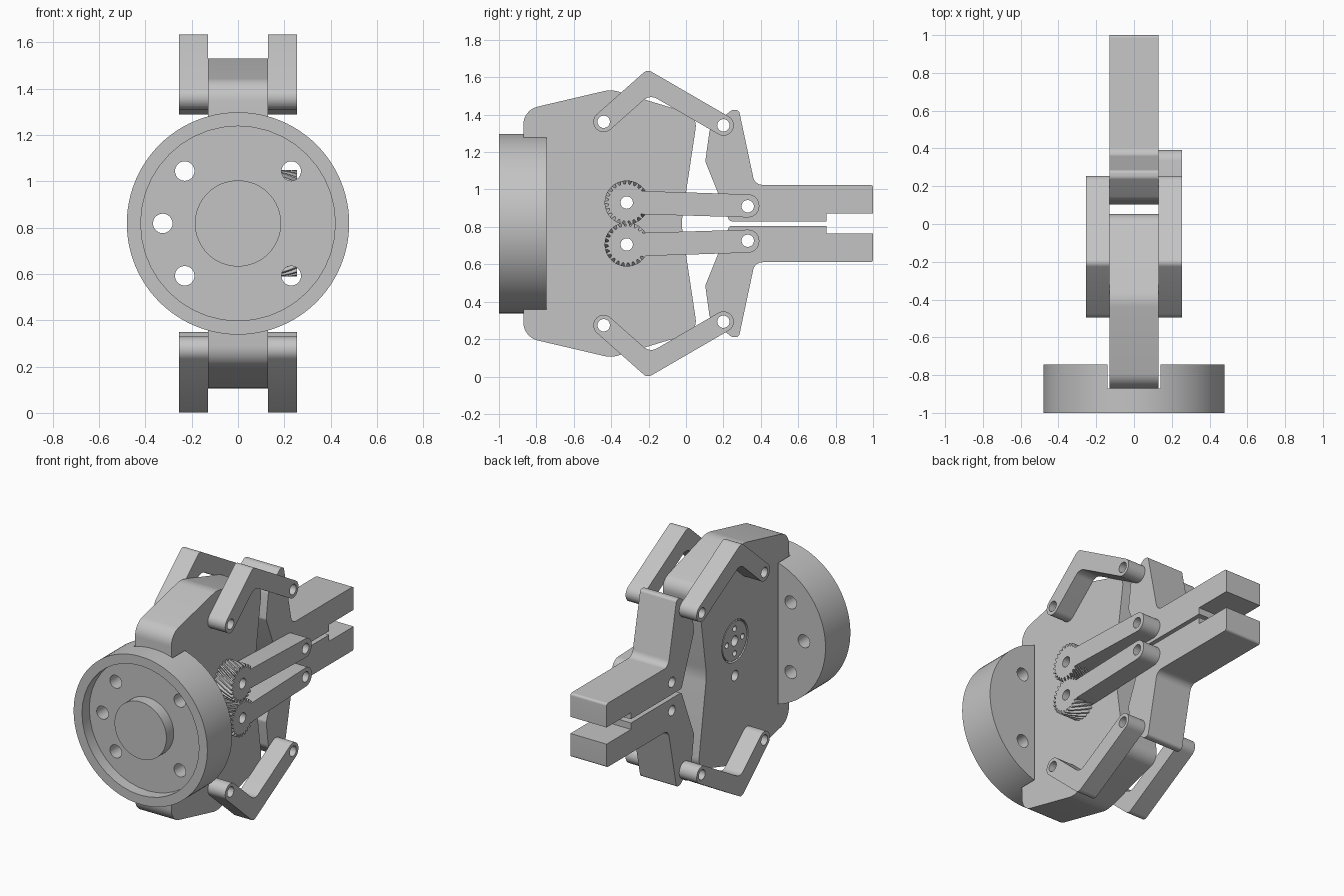
import bpy
import bmesh
from math import pi, sin, cos, tan
from mathutils import Vector, Matrix

if "Cube" in bpy.data.objects:
    bpy.data.objects.remove(bpy.data.objects["Cube"])

MID = 0.818        # height of the mirror plane
HALF = 0.13        # half thickness of body and fingers
OUT = 0.255        # outer side of the links
PIN = 0.033        # pivot hole radius

grey = bpy.data.materials.new("plain_grey")
grey.use_nodes = True
grey.diffuse_color = (0.55, 0.55, 0.55, 1)
bsdf = next(n for n in grey.node_tree.nodes if n.type == 'BSDF_PRINCIPLED')
bsdf.inputs["Base Color"].default_value = grey.diffuse_color
parts = []


def circle(u, v, r, n=40):
    return [(u + r * cos(2 * pi * i / n), v + r * sin(2 * pi * i / n)) for i in range(n)]


def rounded(corners, steps=8):
    """Outline with a fillet of its own radius at every corner (u, v, r)."""
    pts = []
    for i, (u, v, r) in enumerate(corners):
        p = Vector((u, v))
        a = (Vector(corners[i - 1][:2]) - p).normalized()
        b = (Vector(corners[(i + 1) % len(corners)][:2]) - p).normalized()
        if r == 0:
            pts.append((u, v))
            continue
        half = a.angle(b) / 2
        centre = p + (a + b).normalized() * r / sin(half)
        start = p + a * r / tan(half) - centre
        turn = (pi - 2 * half) * (1 if a.x * b.y - a.y * b.x < 0 else -1)
        for k in range(steps + 1):
            w = Matrix.Rotation(turn * k / steps, 2) @ start
            pts.append(tuple(centre + w))
    return pts


def flip(corners, s):
    return [(c[0], MID + s * (c[1] - MID), *c[2:]) for c in corners]


def make(name, bm):
    bmesh.ops.recalc_face_normals(bm, faces=bm.faces)
    mesh = bpy.data.meshes.new(name)
    bm.to_mesh(mesh)
    bm.free()
    ob = bpy.data.objects.new(name, mesh)
    bpy.context.collection.objects.link(ob)
    mesh.materials.append(grey)
    return ob


def prism(name, pts, start, end, axis='X', twist=None, layers=1):
    """Outline extruded along X or Y, with an optional twist (u, v, angle)."""
    bm = bmesh.new()
    rings = []
    for k in range(layers + 1):
        t = k / layers
        d = start + (end - start) * t
        ring = []
        for u, v in pts:
            if twist:
                c = Vector(twist[:2])
                u, v = c + Matrix.Rotation(twist[2] * t, 2) @ (Vector((u, v)) - c)
            ring.append(bm.verts.new((d, u, v) if axis == 'X' else (u, d, v)))
        rings.append(ring)
    n = len(pts)
    for lo, hi in zip(rings, rings[1:]):
        for i in range(n):
            j = (i + 1) % n
            bm.faces.new((lo[i], lo[j], hi[j], hi[i]))
    bm.faces.new(rings[0])
    bm.faces.new(rings[-1])
    return make(name, bm)


def cut(ob, cutter):
    cutter.hide_render = True
    mod = ob.modifiers.new("cut", 'BOOLEAN')
    mod.operation = 'DIFFERENCE'
    mod.solver = 'EXACT'
    mod.object = cutter
    bpy.context.view_layer.objects.active = ob
    bpy.ops.object.modifier_apply(modifier=mod.name)
    bpy.data.objects.remove(cutter)


def drill(ob, u, v, r=PIN, axis='X', start=-2, end=2):
    cut(ob, prism("drill", circle(u, v, r), start, end, axis))


# pivots (y, z) of the upper half
GEAR = (-0.317, 0.930)
SHOULDER = (-0.44, 1.362)
KNUCKLE = (0.20, 1.343)
WRIST = (0.33, 0.910)

# round mounting base: recessed front, centre boss, bolt holes, slot for the body
base = prism("mounting_base", circle(0, MID, 0.48, 96), -1, -0.745, 'Y')
drill(base, 0, MID, 0.42, 'Y', -1.2, -0.925)
slot = [(-0.14, -1), (0.14, -1), (0.14, 3), (-0.14, 3)]
cut(base, prism("slot", slot, -0.87, 0, 'Y'))
for x, dz in ((0.23, 0.226), (0.23, -0.226), (-0.23, 0.226), (-0.23, -0.226), (-0.325, 0)):
    drill(base, x, MID + dz, 0.042, 'Y')
boss = prism("base_boss", circle(0, MID, 0.186, 64), -1, -0.92, 'Y')
parts += [base, boss]

# body plate with pivot holes and a round pocket for the drive disc
upper = [(-0.87, 1.425, 0.1), (-0.40, 1.535, 0.15), (0.062, 1.395, 0.08)]
outline = upper + [(-0.025, MID, 0.3)] + flip(upper, -1)[::-1]
body = prism("body_plate", rounded(outline), -HALF, HALF)
for s in (1, -1):
    for pivot in flip([GEAR, SHOULDER], s):
        drill(body, *pivot)
drill(body, *GEAR, 0.135, 'X', -1, -0.10)
parts.append(body)

# drive disc with a ring of screw holes
disc = prism("drive_disc", circle(*GEAR, 0.125), -0.128, -0.095)
drill(disc, *GEAR)
for k in range(4):
    a = k * pi / 2
    drill(disc, GEAR[0] + 0.08 * cos(a), GEAR[1] + 0.08 * sin(a), 0.018)
parts.append(disc)

finger_outline = [
    (0.245, 1.425, 0.03), (0.283, 1.425, 0.02), (0.368, 1.025, 0.05), (1.0, 1.025, 0.015),
    (1.0, 0.872, 0), (0.75, 0.872, 0), (0.75, 0.83, 0), (0.232, 0.83, 0.02),
    (0.103, 1.15, 0.03), (0.128, 1.33, 0.06)]
elbow = [(-0.2, 1.575)]


def elbow_outline(w):
    """Bent bar of half width w from shoulder to knuckle with round ends."""
    a, b, c = Vector(SHOULDER), Vector(elbow[0]), Vector(KNUCKLE)
    d, e = (b - a).normalized(), (c - b).normalized()
    n, m = Vector((-d.y, d.x)), Vector((-e.y, e.x))
    miter = (n + m) * w / (1 + n.dot(m))
    r = w * 0.98
    pts = [(a - d * w + n * w, r), (b + miter, 0.035), (c + e * w + m * w, r),
           (c + e * w - m * w, r), (b - miter, 0.06), (a - d * w - n * w, r)]
    return [(p.x, p.y, q) for p, q in pts]


def gear_outline(u, v, teeth, root, tip, phase):
    pts = []
    for k in range(teeth):
        for f, r in ((0, root), (0.3, root), (0.5, tip), (0.8, tip)):
            a = 2 * pi * (k + f + phase) / teeth
            pts.append((u + r * cos(a), v + r * sin(a)))
    return pts


for s, side in ((1, "upper"), (-1, "lower")):
    gear_c, shoulder, knuckle, wrist = flip([GEAR, SHOULDER, KNUCKLE, WRIST], s)

    # gripping finger
    finger = prism(side + "_finger", rounded(flip(finger_outline, s)), -HALF, HALF)
    drill(finger, *knuckle)
    drill(finger, *wrist)
    parts.append(finger)

    # bent links on both sides
    for x, hand in ((1, "left"), (-1, "right")):
        link = prism(f"{side}_{hand}_link", rounded(flip(elbow_outline(0.055), s)),
                     x * HALF, x * OUT)
        drill(link, *shoulder)
        drill(link, *knuckle)
        parts.append(link)

    # helical gear, the pair twisted in opposite directions
    teeth = gear_outline(*gear_c, 24, 0.099, 0.118, 0 if s == 1 else 0.4)
    gear = prism(side + "_gear", teeth, HALF, OUT, 'X', (*gear_c, s * 0.6), 8)
    drill(gear, *gear_c)
    parts.append(gear)

    # drive arm from gear to finger
    arm_outline = [(-0.24, 0.992, 0), (0.392, 0.972, 0.06), (0.392, 0.849, 0.06), (-0.24, 0.868, 0)]
    arm = prism(side + "_drive_arm", rounded(flip(arm_outline, s)), HALF, OUT)
    drill(arm, *wrist)
    parts.append(arm)

# smooth round walls, keep edges crisp
bpy.ops.object.select_all(action='DESELECT')
for ob in parts:
    ob.select_set(True)
bpy.context.view_layer.objects.active = parts[0]
bpy.ops.object.shade_smooth_by_angle(angle=0.5)
